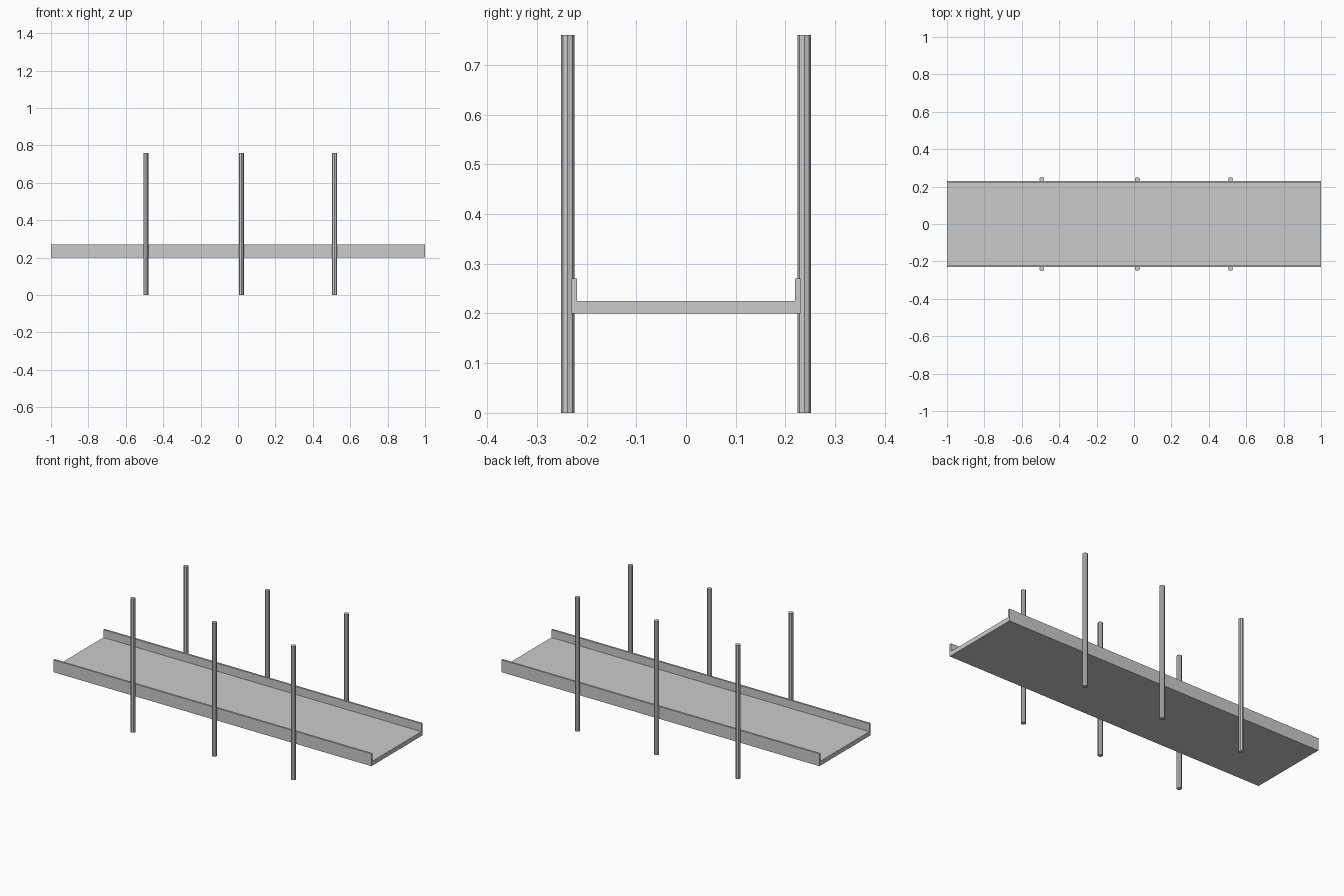
import bpy, bmesh

if "Cube" in bpy.data.objects:
    bpy.data.objects.remove(bpy.data.objects["Cube"])

POLE_R, POLE_H, POLE_Y = 0.0135, 0.76, 0.238
POLE_X = (-0.493, 0.018, 0.516)


def extrude_profile(name, profile, x0, x1):
    """Closed (y, z) profile extruded along x."""
    bm = bmesh.new()
    face = bm.faces.new([bm.verts.new((x0, y, z)) for y, z in profile])
    ext = bmesh.ops.extrude_face_region(bm, geom=[face])
    moved = [v for v in ext["geom"] if isinstance(v, bmesh.types.BMVert)]
    bmesh.ops.translate(bm, verts=moved, vec=(x1 - x0, 0, 0))
    bmesh.ops.recalc_face_normals(bm, faces=bm.faces)
    mesh = bpy.data.meshes.new(name)
    bm.to_mesh(mesh)
    bm.free()
    obj = bpy.data.objects.new(name, mesh)
    bpy.context.collection.objects.link(obj)
    return obj


# Long channel deck with a low lip on each side
half = [(0.23, 0.20), (0.23, 0.27), (0.219, 0.27), (0.219, 0.225)]
extrude_profile("deck", half + [(-y, z) for y, z in reversed(half)], -1, 1)

# Upright poles, three along each side
for side, y in (("front", -POLE_Y), ("back", POLE_Y)):
    for place, x in zip(("left", "middle", "right"), POLE_X):
        bpy.ops.mesh.primitive_cylinder_add(
            vertices=8, radius=POLE_R, depth=POLE_H, location=(x, y, POLE_H / 2))
        bpy.context.object.name = f"{side}_{place}_pole"
